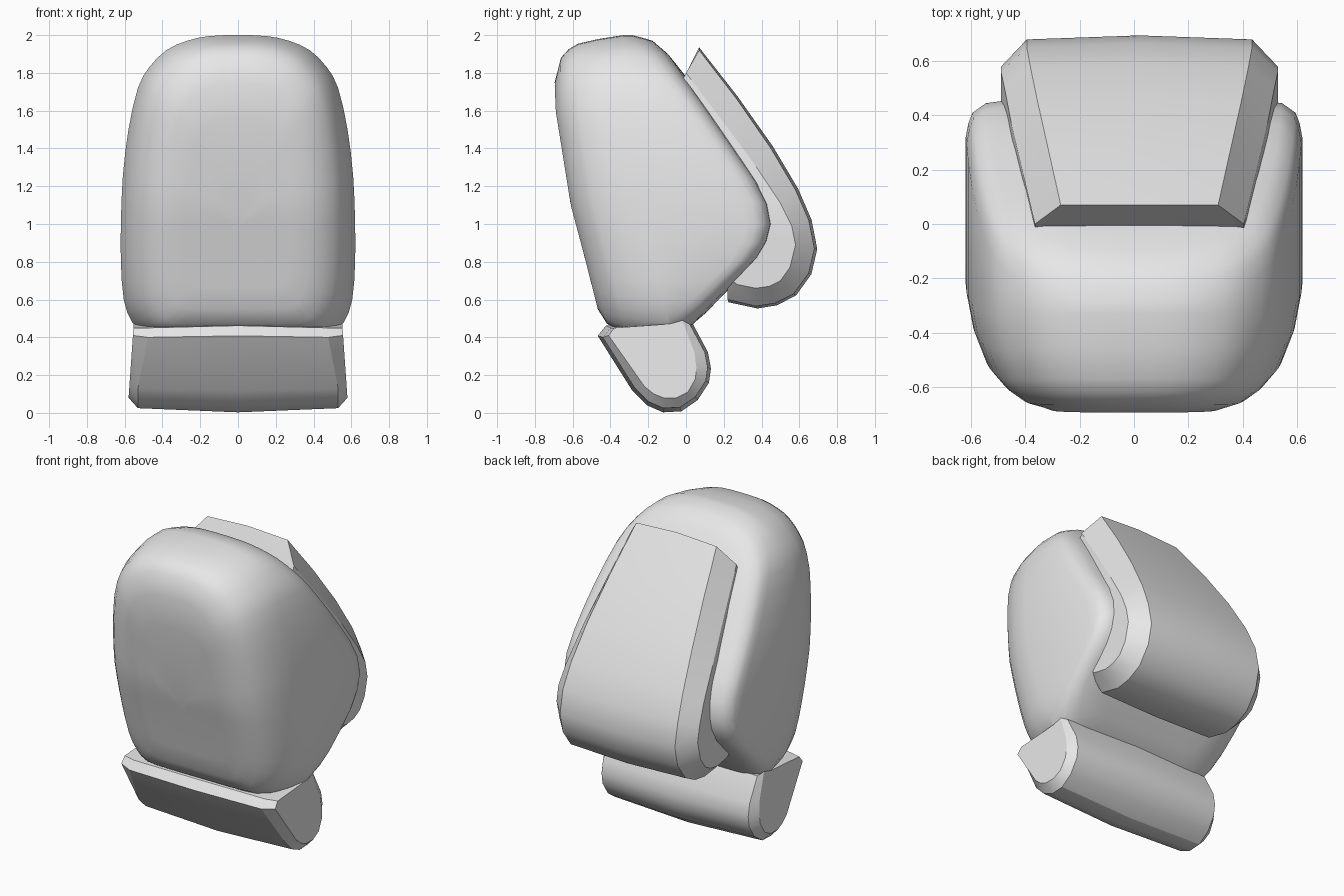
import bpy
import bmesh
from mathutils import Vector

cube = bpy.data.objects.get("Cube")
if cube:
    bpy.data.objects.remove(cube, do_unlink=True)

grey = bpy.data.materials.new("plain_grey")
grey.use_nodes = True
grey.diffuse_color = (0.8, 0.8, 0.8, 1)
grey.node_tree.nodes["Principled BSDF"].inputs["Base Color"].default_value = (0.8, 0.8, 0.8, 1)


def loft(name, rings, angle):
    """Skin closed rings of points, cap both ends and shade smooth."""
    bm = bmesh.new()
    rows = [[bm.verts.new(p) for p in ring] for ring in rings]
    n = len(rows[0])
    for a, b in zip(rows, rows[1:]):
        for i in range(n):
            j = (i + 1) % n
            bm.faces.new((a[i], a[j], b[j], b[i]))
    caps = [bm.faces.new(rows[0]), bm.faces.new(rows[-1])]
    bmesh.ops.triangulate(bm, faces=caps)
    bmesh.ops.recalc_face_normals(bm, faces=bm.faces[:])
    mesh = bpy.data.meshes.new(name)
    bm.to_mesh(mesh)
    bm.free()
    obj = bpy.data.objects.new(name, mesh)
    bpy.context.collection.objects.link(obj)
    mesh.materials.append(grey)
    bpy.ops.object.select_all(action='DESELECT')
    obj.select_set(True)
    bpy.context.view_layer.objects.active = obj
    bpy.ops.object.shade_smooth_by_angle(angle=angle)
    return obj


def lerp(table, z):
    """Read y from a (z, y) table."""
    z = min(max(z, table[0][0]), table[-1][0])
    for (z0, y0), (z1, y1) in zip(table, table[1:]):
        if z <= z1:
            return y0 + (y1 - y0) * (z - z0) / (z1 - z0)


def refine(points):
    """Add a smooth midpoint between neighbours of a closed outline."""
    out, n = [], len(points)
    for i in range(n):
        a, b, c, d = (Vector(points[(i + k) % n]) for k in (-1, 0, 1, 2))
        out += [b, (9 * b + 9 * c - a - d) / 16]
    return out


# Main body: arched outline, swept between a front and a back profile
half = [(0, 2), (.15, 1.995), (.27, 1.97), (.38, 1.92), (.47, 1.83), (.53, 1.72),
        (.58, 1.5), (.61, 1.25), (.62, 1), (.62, .8), (.605, .6), (.56, .48),
        (.48, .41), (.3, .4), (0, .4)]
outline = refine(half + [(-x, z) for x, z in half[-2:0:-1]])
front = [(.4, -.43), (.8, -.53), (1.1, -.61), (1.6, -.69), (1.75, -.695), (2, -.69)]
back = [(.4, -.02), (.45, .03), (.65, .22), (.8, .37), (.88, .43), (1, .46),
        (1.15, .43), (1.3, .33), (1.78, 0), (2, -.147)]
# Each step is width scale, height scale and rounding depth
front_steps = [(.05, .05, 0), (.25, .3, 0), (.45, .55, 0), (.6, .75, 0), (.73, .88, .03),
               (.82, .925, .07), (.89, .955, .12), (.96, .98, .23), (1, 1, .36)]
back_steps = [(1, 1, .14), (.985, .985, .09), (.96, .97, .05), (.88, .9, .015), (.7, .78, 0),
              (.5, .55, 0), (.25, .3, 0), (.05, .05, 0)]


def body_ring(step, table, sign):
    sx, sz, depth = step
    ring = []
    for x, z in outline:
        height = 1 + (z - 1) * sz
        ring.append((x * sx, lerp(table, height) + sign * depth, height))
    return ring


body = loft("main_body",
            [body_ring(s, front, 1) for s in front_steps] +
            [body_ring(s, back, -1) for s in back_steps], 1.0)

# Back panel: curved slab with chamfered long edges, wider towards the bottom
outer = [(.07, 1.92), (.27, 1.66), (.45, 1.4), (.58, 1.18), (.65, 1.02), (.68, .87),
         (.65, .74), (.57, .63), (.47, .58), (.37, .565), (.22, .6)]
rim = [(0, 1.8), (.19, 1.55), (.36, 1.32), (.5, 1.11), (.56, .99), (.58, .89),
       (.55, .77), (.5, .7), (.44, .67), (.37, .66), (.27, .68)]
inner = [(-.05, 1.7), (.08, 1.5), (.2, 1.3), (.27, 1.1), (.28, 1), (.28, .93),
         (.27, .88), (.26, .84), (.25, .8), (.24, .76), (.22, .72)]
width = [(1.05, .51), (1.3, .485), (1.6, .44), (1.92, .385)]
shift = .02
rings = []
for o, r, i in zip(outer, rim, inner):
    w = lerp(width, o[1])
    bulge = Vector(o) + (Vector(o) - Vector((.1, .95))).normalized() * .015
    section = [(-w, i), (-w, r), (.095 - w, o), (0, bulge), (w - .095, o), (w, r), (w, i)]
    rings.append([(x + shift, y, z) for x, (y, z) in section])
loft("back_panel", rings, .5)

# Foot bolster: rounded bar with chamfered ends and a slight belly
bar = [(-.4, .45), (-.44, .4), (-.27, .13), (-.2, .06), (-.12, .025), (-.03, .03),
       (.05, .085), (.105, .17), (.115, .24), (.1, .32), (.02, .47), (-.1, .47)]
end = [(-.38, .45), (-.41, .41), (-.22, .14), (-.17, .1), (-.12, .08), (-.05, .08),
       (.01, .11), (.05, .18), (.055, .24), (.045, .32), (-.02, .49), (-.1, .47)]


def end_ring(side):
    return [(side * (.585 - .07 * z), y, z) for y, z in end]


def bar_ring(x, belly):
    centre = Vector((-.1, .3))
    ring = []
    for p in bar:
        y, z = Vector(p) + (Vector(p) - centre) * belly
        # Round the upper front corners inwards
        ring.append((x * (.9 if z > .39 and y < -.3 else 1), y, z))
    return ring


loft("foot_bolster", [end_ring(-1), bar_ring(-.53, 0), bar_ring(0, .08),
                      bar_ring(.53, 0), end_ring(1)], .5)
